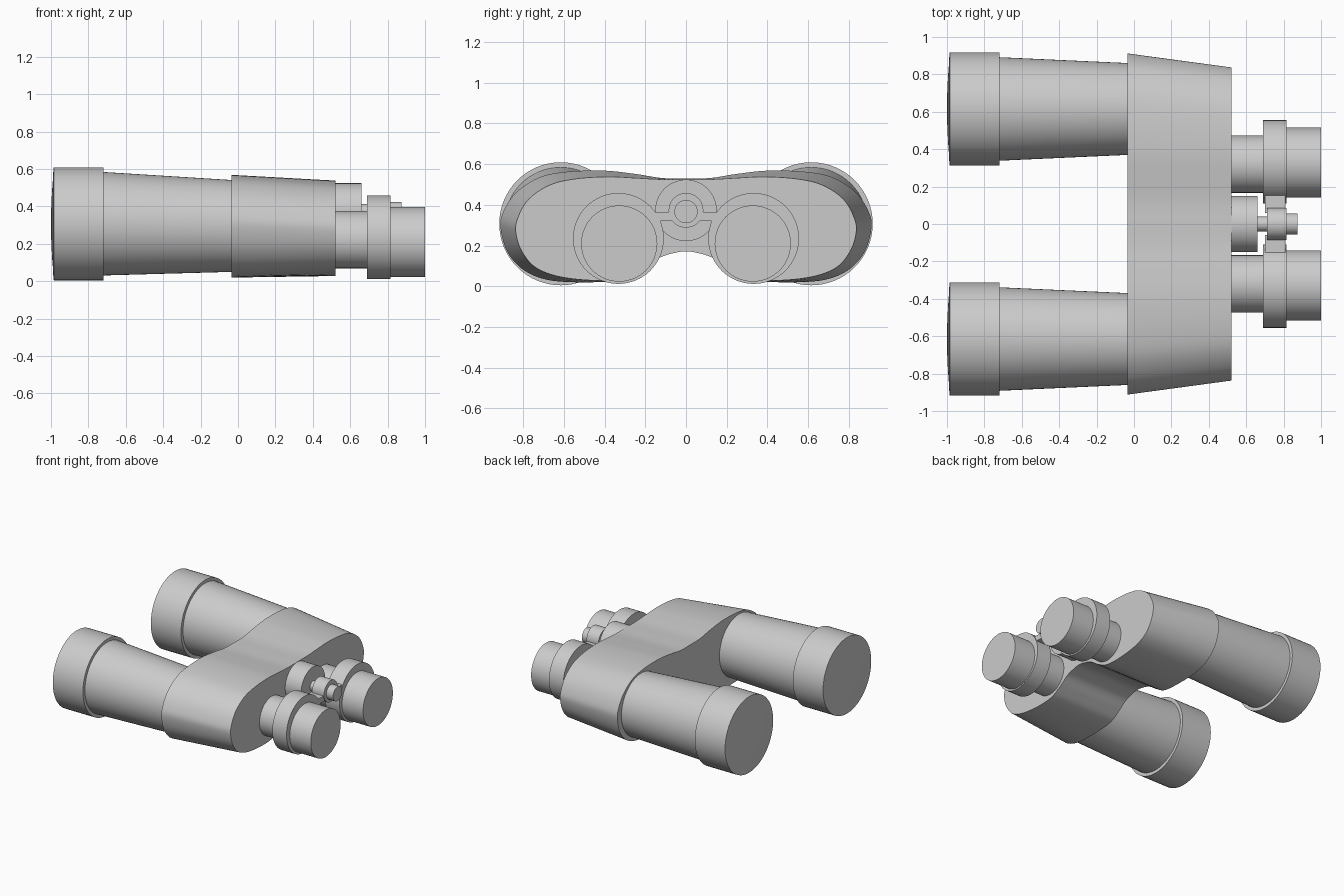
import bpy, bmesh, math
from mathutils import Vector

if "Cube" in bpy.data.objects:
    bpy.data.objects.remove(bpy.data.objects["Cube"])

SEG = 64


def finish(name, bm, smooth=True):
    bmesh.ops.recalc_face_normals(bm, faces=bm.faces)
    me = bpy.data.meshes.new(name)
    bm.to_mesh(me)
    bm.free()
    ob = bpy.data.objects.new(name, me)
    bpy.context.collection.objects.link(ob)
    if smooth:
        bpy.ops.object.select_all(action='DESELECT')
        ob.select_set(True)
        bpy.context.view_layer.objects.active = ob
        bpy.ops.object.shade_smooth_by_angle(angle=math.radians(30))
    return ob


def loft(name, loops):
    """Skin a list of closed point loops and cap both ends."""
    bm = bmesh.new()
    rings = [[bm.verts.new(p) for p in lp] for lp in loops]
    n = len(rings[0])
    for a, b in zip(rings, rings[1:]):
        for i in range(n):
            j = (i + 1) % n
            bm.faces.new((a[i], a[j], b[j], b[i]))
    bm.faces.new(rings[0])
    bm.faces.new(rings[-1])
    return finish(name, bm)


def turned(name, stations):
    """Round part along x; each station is (x, radius, y, z)."""
    ang = [2 * math.pi * i / SEG for i in range(SEG)]
    return loft(name, [[(x, y + r * math.cos(a), z + r * math.sin(a)) for a in ang]
                       for x, r, y, z in stations])


def tube(name, x0, x1, r, y, z):
    return turned(name, [(x0, r, y, z), (x1, r, y, z)])


def box(name, lo, hi):
    bm = bmesh.new()
    bmesh.ops.create_cube(bm, size=1)
    for v in bm.verts:
        v.co = [(l + h) / 2 + c * (h - l) for l, h, c in zip(lo, hi, v.co)]
    return finish(name, bm, False)


def section(x, half, steps=6):
    """Mirror a half outline (y, z), then smooth it with a closed spline."""
    pts = half + [(-y, z) for y, z in half[-2:0:-1]]
    n, out = len(pts), []
    for i in range(n):
        p0, p1, p2, p3 = (Vector(pts[(i + k) % n]) for k in (-1, 0, 1, 2))
        for s in range(steps):
            t = s / steps
            p = 0.5 * (2 * p1 + (p2 - p0) * t + (2 * p0 - 5 * p1 + 4 * p2 - p3) * t * t
                       + (3 * p1 - p0 - 3 * p2 + p3) * t ** 3)
            out.append((x, p.x, p.y))
    return out


# Prism housing: two outlines joined with a straight taper
rear = [(0, .53), (.12, .532), (.25, .552), (.40, .568), (.58, .563), (.72, .535),
        (.835, .46), (.90, .36), (.91, .28), (.875, .165), (.79, .075), (.66, .028),
        (.45, .02), (.30, .035), (.21, .085), (.13, .14), (.06, .163), (0, .172)]
front = [(0, .525), (.12, .525), (.25, .532), (.38, .538), (.54, .528), (.67, .497),
         (.775, .425), (.828, .33), (.835, .26), (.805, .17), (.735, .09), (.61, .045),
         (.43, .028), (.30, .04), (.21, .085), (.13, .14), (.06, .163), (0, .172)]
loft("prism_housing", [section(-.035, rear), section(.52, front)])

for side, s in (("left", 1), ("right", -1)):
    # Objective barrel, hood and domed lens
    y = s * .615
    turned(side + "_barrel", [(-.75, .278, y, .308), (0, .244, y, .295)])
    turned(side + "_objective_hood", [(-.72, .302, y, .307), (-.985, .302, y, .307),
                                      (-.988, .275, y, .307)])
    turned(side + "_lens", [(-.98, .275, y, .307)] +
           [(-.986 - .014 * (1 - (r / .275) ** 2), r, y, .307)
            for r in (.275, .24, .19, .13, .07, .01)])
    # Eyepiece
    tube(side + "_eyepiece_tube", .50, .72, .153, s * .32, .222)
    tube(side + "_eyepiece_collar", .69, .815, .223, s * .332, .235)
    tube(side + "_eyecup", .80, 1.0, .187, s * .328, .21)
    # Bridge arm joining the collar to the focus shaft
    ys = sorted((s * .06, s * .16))
    box(side + "_bridge_arm", (.70, ys[0], .32), (.81, ys[1], .365))

# Central hinge and focus knob
tube("hinge_barrel", .50, .66, .151, 0, .373)
tube("focus_shaft", .64, .73, .04, 0, .373)
tube("focus_knob", .71, .815, .085, 0, .373)
tube("focus_knob_tip", .80, .875, .057, 0, .367)
